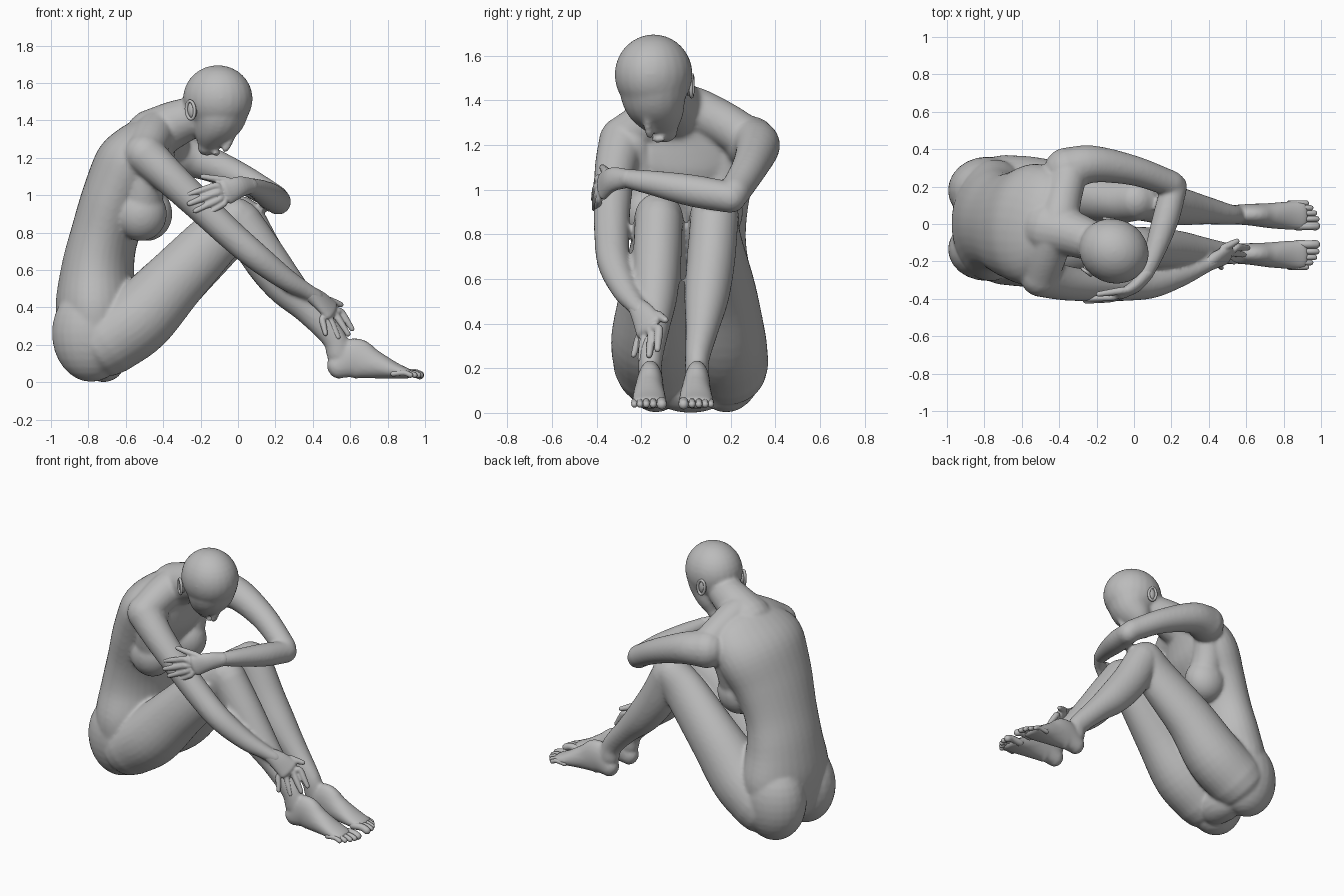
import bpy, bmesh, math
from mathutils import Vector, Matrix, Euler

skin = bpy.data.materials.new("plain_grey")
skin.diffuse_color = (0.5, 0.5, 0.5, 1)
Y = (0, 1, 0)


def sweep(bm, pts, side=Y, side_end=None, n=20, sub=5):
    """Smooth round-ended tube; each point is x, y, z, half depth, half width along side."""
    P = [Vector(p if len(p) == 5 else (*p, p[3])) for p in pts]
    E = [P[0] * 2 - P[1]] + P + [P[-1] * 2 - P[-2]]
    S = []
    for i in range(1, len(P)):
        a, b, c, d = E[i - 1:i + 3]
        for k in range(sub):
            t = k / sub
            S.append((b * 2 + (c - a) * t + (a * 2 - b * 5 + c * 4 - d) * t * t
                      + (b * 3 - a - c * 3 + d) * t ** 3) * 0.5)
    S.append(P[-1])
    pos = [Vector(s[:3]) for s in S]
    s0, s1 = Vector(side), Vector(side_end or side)
    rings, last = [], len(S) - 1
    for i, s in enumerate(S):
        T = (pos[min(i + 1, last)] - pos[max(i - 1, 0)]).normalized()
        w = s0.lerp(s1, i / last)
        w = (w - T * w.dot(T)).normalized()
        d = w.cross(T)
        r = min(s[3], s[4])
        steps = [(0, 1)]
        dome = [(math.sin(q), math.cos(q)) for q in (0.4, 0.8, 1.15, 1.4)]
        if i == 0:
            steps = [(-h, c) for h, c in reversed(dome)] + steps
        if i == last:
            steps = steps + dome
        for h, c in steps:
            rings.append([bm.verts.new(pos[i] + T * r * h
                          + d * s[3] * c * math.cos(math.tau * k / n)
                          + w * s[4] * c * math.sin(math.tau * k / n)) for k in range(n)])
    for a, b in zip(rings, rings[1:]):
        for k in range(n):
            bm.faces.new((a[k], a[(k + 1) % n], b[(k + 1) % n], b[k]))
    bm.faces.new(rings[0])
    bm.faces.new(rings[-1])


def ball(bm, c, r, rot=(0, 0, 0)):
    m = Matrix.Translation(c) @ Euler(rot).to_matrix().to_4x4() @ Matrix.Diagonal((*r, 1))
    bmesh.ops.create_uvsphere(bm, u_segments=24, v_segments=16, radius=1, matrix=m)


def finish(name, bm, voxel=0, soften=0):
    bmesh.ops.recalc_face_normals(bm, faces=bm.faces)
    for f in bm.faces:
        f.smooth = True
    me = bpy.data.meshes.new(name)
    bm.to_mesh(me)
    bm.free()
    me.materials.append(skin)
    ob = bpy.data.objects.new(name, me)
    bpy.context.collection.objects.link(ob)
    if voxel:
        rm = ob.modifiers.new("blend", 'REMESH')
        rm.mode = 'VOXEL'
        rm.voxel_size = voxel
        rm.use_smooth_shade = True
        sm = ob.modifiers.new("soften", 'SMOOTH')
        sm.factor, sm.iterations = 0.5, soften


body = bmesh.new()
# torso, twisting so the left shoulder leads
sweep(body, [(-.72, .02, .12, .12, .2), (-.75, .02, .22, .19, .3), (-.755, .02, .4, .22, .325),
             (-.75, .02, .6, .195, .275), (-.715, .01, .78, .18, .26), (-.645, 0, .98, .19, .29),
             (-.56, 0, 1.15, .205, .325), (-.49, -.01, 1.26, .165, .3),
             (-.42, -.03, 1.34, .11, .2)], Y, (.26, .96, 0), n=32)
# shoulder girdle and neck
sweep(body, [(-.5, -.28, 1.23, .1), (-.46, -.14, 1.31, .11), (-.41, -.01, 1.36, .11),
             (-.38, .14, 1.31, .1), (-.34, .3, 1.21, .1)], (0, 0, 1))
sweep(body, [(-.46, -.02, 1.32, .14, .15), (-.34, -.05, 1.38, .125, .125),
             (-.24, -.085, 1.42, .11, .11), (-.17, -.11, 1.46, .1, .1)], (.41, .91, 0))
# chest, blending up into the shoulders
for x, y, top in ((-.5, -.175, -.24), (-.47, .13, .22)):
    ball(body, (x - .02, y, .9), (.14, .125, .145))
    sweep(body, [(x - .01, y, .92, .11), (x, (y + top) / 2, 1.05, .1),
                 (x + .04, top, 1.2, .09)])
# buttocks
for y, w in ((-.135, .17), (.18, .18)):
    ball(body, (-.785, y, .262), (.21, w, .26))

# head: cranium, face, nose and lips
head_side = (.41, .91, 0)
ball(body, (-.108, -.145, 1.515), (.19, .172, .18), (0, 0, -.42))
sweep(body, [(-.095, -.145, 1.48, .165, .16), (-.108, -.14, 1.4, .14, .145),
             (-.14, -.115, 1.32, .092, .112), (-.165, -.095, 1.26, .05, .062)], head_side)
sweep(body, [(-.02, -.175, 1.32, .012), (-.05, -.17, 1.27, .018),
             (-.068, -.162, 1.247, .02)], head_side, n=12)
ball(body, (-.115, -.125, 1.225), (.02, .034, .016), (0, 0, -.42))

# legs: thigh, knee, calf and foot
for hip, mid, knee, ankle, toe, dx in ((-.14, -.15, -.122, -.16, -.165, 0),
                                       (.185, .172, .127, .05, .045, .02)):
    sweep(body, [(-.7, hip, .22, .19, .185), (-.53, mid, .34, .192, .185),
                 (-.34, mid * .95, .54, .168, .152), (-.12 + dx, knee, .77, .145, .122),
                 (-.01 + dx, knee, .875 + dx / 2, .115, .11)], n=28)
    kn = lambda t: knee + (ankle - knee) * t
    sweep(body, [(.01 + dx, knee, .86 + dx / 2, .115, .108), (.13, kn(.2), .68, .118, .108),
                 (.25, kn(.45), .52, .107, .1), (.38, kn(.7), .385, .079, .076),
                 (.51, ankle, .24, .066, .055), (.54, ankle, .15, .066, .053)], n=24)
    sweep(body, [(.53, ankle, .08, .066, .052), (.62, ankle, .125, .112, .058),
                 (.72, toe, .097, .08, .067), (.83, toe, .064, .047, .077),
                 (.905, toe, .047, .028, .077)], n=24)

# right arm reaching down to the shin
sweep(body, [(-.5, -.28, 1.22, .11), (-.37, -.315, 1.1, .094), (-.2, -.33, .94, .084),
             (-.04, -.332, .79, .079), (.1, -.322, .67, .074), (.25, -.275, .555, .06),
             (.36, -.23, .49, .045), (.42, -.2, .455, .04)])
# left arm folded across the knees
sweep(body, [(-.36, .29, 1.21, .12), (-.22, .32, 1.19, .1), (0, .285, 1.1, .08),
             (.2, .215, .985, .07)])
sweep(body, [(.215, .2, .965, .07), (.17, .03, .995, .072), (.11, -.15, 1.03, .056),
             (.06, -.27, 1.05, .042)], (0, 0, 1))
finish("body", body, .011, 7)


def hand(name, palm, side, fingers):
    """Palm tube plus fingers given as knuckle, tip, radius."""
    bm = bmesh.new()
    sweep(bm, palm, side)
    out = Vector(palm[-1][:3])
    for a, b, r in fingers:
        a, b = Vector(a), Vector(b)
        root = a.lerp(out, .35)
        sweep(bm, [(*root, r * 1.15), (*a, r * 1.15), (*a.lerp(b, .5), r * 1.05), (*b, r * .8)],
              side, n=12, sub=3)
    finish(name, bm, .006, 3)


hand("right_hand", [(.38, -.22, .478, .04, .042), (.44, -.19, .435, .036, .06),
                    (.495, -.168, .385, .029, .07)], (.65, .75, .15),
     [((.55, -.122, .375), (.61, -.128, .285), .018), ((.525, -.153, .355), (.588, -.165, .258), .018),
      ((.49, -.185, .34), (.535, -.203, .24), .018), ((.45, -.21, .34), (.468, -.235, .258), .016),
      ((.475, -.132, .44), (.55, -.092, .415), .019)])
hand("left_hand", [(.07, -.26, 1.05, .038, .042), (.01, -.33, 1.045, .034, .056),
                   (-.06, -.372, 1.015, .027, .066)], (-.25, 0, 1),
     [((-.12, -.392, 1.05), (-.265, -.402, 1.005), .017),
      ((-.12, -.398, 1.01), (-.26, -.412, .955), .018),
      ((-.105, -.396, .975), (-.23, -.41, .915), .017),
      ((-.075, -.39, .955), (-.155, -.4, .905), .015),
      ((-.05, -.355, 1.075), (-.19, -.375, 1.1), .018)])

# toes, largest on the inner side of each foot
for name, y, s in (("right_toes", -.165, 1), ("left_toes", .045, -1)):
    bm = bmesh.new()
    for k, (off, tip, r) in enumerate(((.056, .972, .023), (.018, .976, .016), (-.013, .964, .0155),
                                       (-.041, .944, .015), (-.066, .922, .0145))):
        yy = y + s * off
        sweep(bm, [(.87 - k * .01, yy, .045, r), (tip - .035, yy, .05, r * .95),
                   (tip, yy, .038, r)], n=12, sub=3)
    finish(name, bm)

# ears: small shell with a raised rim, leaning against the head
for name, pos, s in (("right_ear", (-.245, -.245, 1.455), -1), ("left_ear", (-.135, .012, 1.465), 1)):
    bm = bmesh.new()
    out = Vector((.41 * s - .3, .91 * s, 0)).normalized()
    up = Vector((-.15, 0, 1))
    up = (up - out * up.dot(out)).normalized()
    fwd = up.cross(out)
    loop = [Vector(pos) + out * .014 + up * .048 * math.cos(a) + fwd * .028 * math.sin(a)
            for a in [math.tau * k / 14 for k in range(14)]]
    sweep(bm, [(*p, .009) for p in loop + loop[:1]], out, n=8, sub=2)
    m = Matrix((fwd, up, out)).transposed().to_4x4()
    bmesh.ops.create_uvsphere(bm, u_segments=16, v_segments=10, radius=1,
                              matrix=Matrix.Translation(pos) @ m @ Matrix.Diagonal((.03, .045, .02, 1)))
    finish(name, bm)
